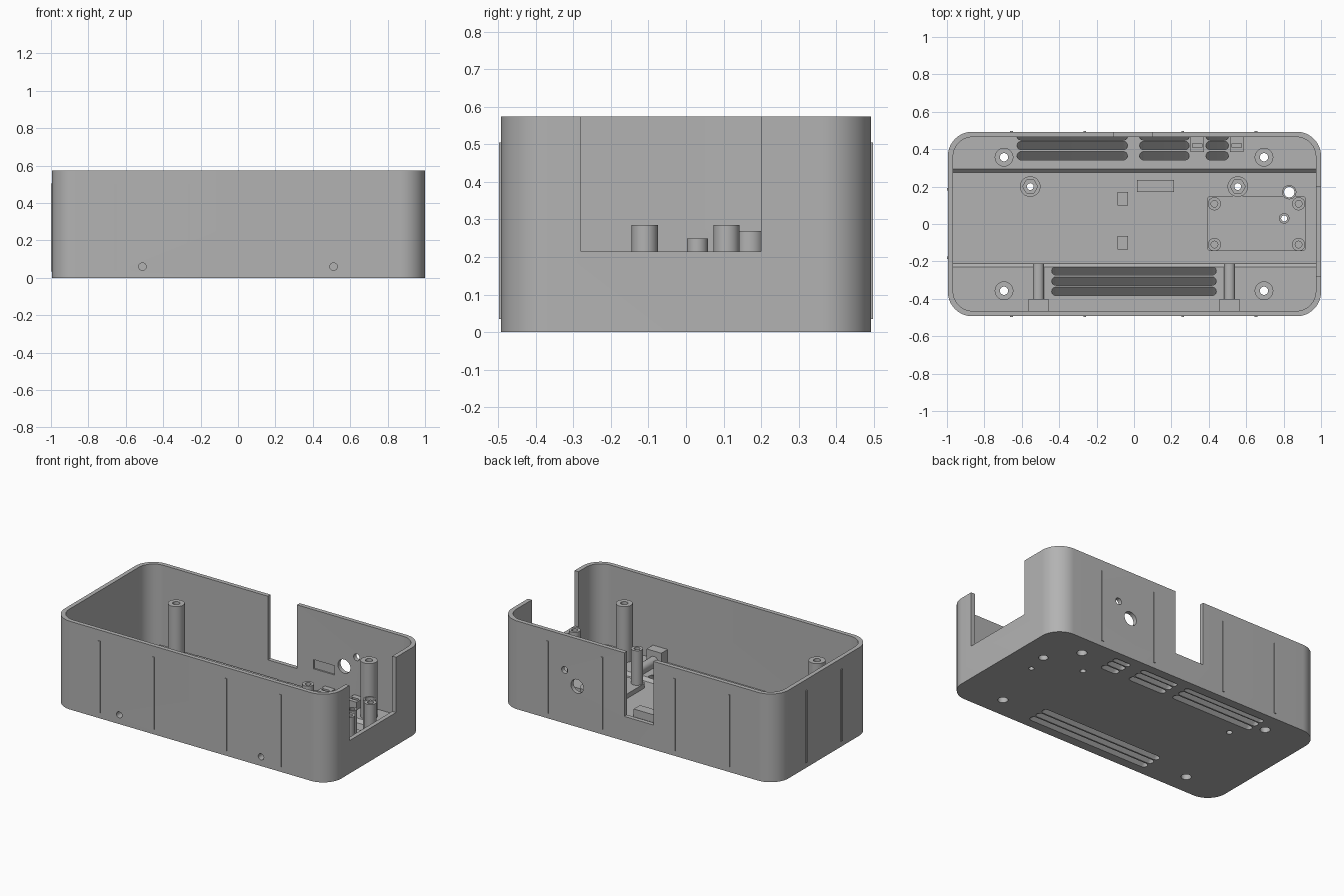
import bpy, bmesh, math

if "Cube" in bpy.data.objects:
    bpy.data.objects.remove(bpy.data.objects["Cube"], do_unlink=True)

GREY = (0.45, 0.45, 0.45, 1)
mat = bpy.data.materials.new("grey plastic")
mat.use_nodes = True
mat.diffuse_color = GREY
mat.node_tree.nodes["Principled BSDF"].inputs["Base Color"].default_value = GREY
FLOOR, BAND, TOP = 0.03, 0.05, 0.575


def finish(name, bm):
    bmesh.ops.recalc_face_normals(bm, faces=bm.faces)
    mesh = bpy.data.meshes.new(name)
    bm.to_mesh(mesh)
    bm.free()
    mesh.materials.append(mat)
    ob = bpy.data.objects.new(name, mesh)
    bpy.context.collection.objects.link(ob)
    return ob


def prism(name, pts, lo, hi, axis="z", shear=0):
    """Extrude a 2D outline along an axis; shear slants it in y by height."""
    place = {"x": lambda a, b, t: (t, a, b),
             "y": lambda a, b, t: (a, t, b),
             "z": lambda a, b, t: (a, b + shear * (t - BAND), t)}[axis]
    bm = bmesh.new()
    rings = [[bm.verts.new(place(a, b, t)) for a, b in pts] for t in (lo, hi)]
    n = len(pts)
    for i in range(n):
        j = (i + 1) % n
        bm.faces.new((rings[0][i], rings[0][j], rings[1][j], rings[1][i]))
    for r in rings:
        bm.faces.new(r)
    return finish(name, bm)


def rect(x0, x1, y0, y1):
    return [(x0, y0), (x1, y0), (x1, y1), (x0, y1)]


def rounded(x0, x1, y0, y1, r, n=10):
    pts = []
    corners = [(x1 - r, y1 - r), (x0 + r, y1 - r), (x0 + r, y0 + r), (x1 - r, y0 + r)]
    for k, (cx, cy) in enumerate(corners):
        for i in range(n + 1):
            a = (k + i / n) * math.pi / 2
            pts.append((cx + r * math.cos(a), cy + r * math.sin(a)))
    return pts


def circle(x, y, r, n=32):
    return [(x + r * math.cos(math.tau * i / n), y + r * math.sin(math.tau * i / n))
            for i in range(n)]


def tube(name, x, y, z0, z1, outer, inner, n=32):
    bm = bmesh.new()
    rings = [[bm.verts.new((a, b, z)) for a, b in circle(x, y, r, n)]
             for r, z in ((outer, z0), (outer, z1), (inner, z1), (inner, z0))]
    for k in range(4):
        p, q = rings[k], rings[(k + 1) % 4]
        for i in range(n):
            j = (i + 1) % n
            bm.faces.new((p[i], p[j], q[j], q[i]))
    return finish(name, bm)


def cut(cutter, *targets):
    cutter.hide_render = True
    for ob in targets:
        mod = ob.modifiers.new("cut", "BOOLEAN")
        mod.operation, mod.solver, mod.object = "DIFFERENCE", "EXACT", cutter
        bpy.context.view_layer.objects.active = ob
        bpy.ops.object.modifier_apply(modifier=mod.name)
    bpy.data.objects.remove(cutter, do_unlink=True)


# Open-topped case with a lower trough along the middle of the floor
case = prism("case", rounded(-0.995, 1, -0.493, 0.493, 0.13, 16), 0, TOP)
cut(prism("cavity", rounded(-0.967, 0.972, -0.465, 0.465, 0.105, 16), BAND, 0.7), case)
trough = [(-0.21, FLOOR), (0.275, FLOOR), (0.295, BAND), (0.295, 0.06),
          (-0.23, 0.06), (-0.23, BAND)]
cut(prism("trough", trough, -0.967, 0.972, "x"), case)

# Wall openings
cut(prism("side_opening", rect(-0.28, 0.2, 0.215, 0.7), 0.9, 1.1, "x"), case)
cut(prism("back_notch", rect(-0.11, 0.1, 0.16, 0.7), 0.4, 0.6, "y"), case)
for x, z, r in ((0.44, 0.265, 0.045), (0.53, 0.348, 0.022)):
    cut(prism("back_hole", circle(x, z, r), 0.4, 0.6, "y"), case)
cut(prism("back_pocket", rect(0.22, 0.37, 0.19, 0.25), 0.4, 0.475, "y"), case)

# Slanted vent slots in the floor
slots = [(-0.44, 0.44, y, 0.0225) for y in (-0.25, -0.305, -0.36)]
for x0, x1 in ((-0.625, -0.035), (0.03, 0.295), (0.385, 0.505)):
    slots += [(x0, x1, y, h) for y, h in ((0.365, 0.0225), (0.42, 0.0225), (0.468, 0.018))]
for x0, x1, y, h in slots:
    cut(prism("vent", rounded(x0, x1, y - h, y + h, h * 0.98, 6), -0.01, 0.051, shear=1), case)

# Raised board plate with its four posts
plate = prism("board_plate", rounded(0.39, 0.92, -0.145, 0.15, 0.02, 4), FLOOR - 0.005, 0.06)
parts = [case, plate]
for x in (0.43, 0.88):
    for y in (-0.11, 0.108):
        parts.append(tube("board_post", x, y, 0.055, 0.285, 0.035, 0.018))

# Light guide tubes through the floor
for x, y, top, outer, inner in ((0.83, 0.17, 0.27, 0.038, 0.028), (0.803, 0.03, 0.25, 0.028, 0.016)):
    cut(prism("guide_hole", circle(x, y, inner), -0.1, 0.2), case, plate)
    parts.append(tube("guide_tube", x, y, FLOOR - 0.005, top, outer, inner))

# Tall corner screw posts
for sx in (-1, 1):
    for sy in (-1, 1):
        x, y = sx * 0.695, sy * 0.357
        cut(prism("screw_hole", circle(x, y, 0.03), -0.1, 0.1), case)
        parts.append(tube("corner_post", x, y, 0.035, 0.415, 0.05, 0.022))

# Standoffs with hexagonal nut pockets
for x in (-0.555, 0.555):
    cut(prism("nut_hole", circle(x, 0.2, 0.018), -0.1, 0.1), case)
    standoff = tube("nut_standoff", x, 0.2, FLOOR - 0.005, 0.12, 0.055, 0.018)
    cut(prism("nut_pocket", circle(x, 0.2, 0.04, 6), 0.08, 0.2), standoff)
    parts.append(standoff)

# Front screw blocks and the rails behind them
for x in (-0.511, 0.511):
    block = prism("front_block", rect(x - 0.053, x + 0.053, FLOOR, 0.135), -0.47, -0.4, "y")
    cut(prism("front_screw_hole", circle(x, 0.06, 0.02), -0.6, -0.42, "y"), case, block)
    rail = prism("front_rail", rounded(x - 0.03, x + 0.03, 0.02, 0.1, 0.028, 6), -0.405, -0.21, "y")
    parts += [block, rail]

# Clips near the back wall
for x in (0.338, 0.549):
    clip = prism("back_clip", rect(x - 0.037, x + 0.037, 0.385, 0.466), 0.04, 0.1)
    cut(prism("clip_slot", rect(x - 0.025, x + 0.025, 0.41, 0.43), 0.06, 0.2), clip)
    parts.append(clip)

# Small pads on the floor
for x0, x1, y0, y1 in ((0.015, 0.213, 0.17, 0.235), (-0.088, -0.033, 0.1, 0.172),
                       (-0.088, -0.033, -0.135, -0.065)):
    parts.append(prism("floor_pad", rect(x0, x1, y0, y1), FLOOR - 0.005, 0.08))

# Thin upright ribs on the outside walls
for x in (-0.655, -0.263, 0.26, 0.652):
    for s in (-1, 1):
        lo, hi = sorted((s * 0.485, s * 0.498))
        parts.append(prism("wall_rib", rect(x - 0.007, x + 0.007, lo, hi), 0.035, 0.505))
for y in (-0.18, 0.185):
    parts.append(prism("end_rib", rect(-1, -0.985, y - 0.007, y + 0.007), 0.035, 0.505))

# Smooth curved walls, keep edges sharp
bpy.ops.object.select_all(action="DESELECT")
for ob in parts:
    ob.select_set(True)
bpy.context.view_layer.objects.active = case
bpy.ops.object.shade_smooth_by_angle(angle=math.radians(30))
